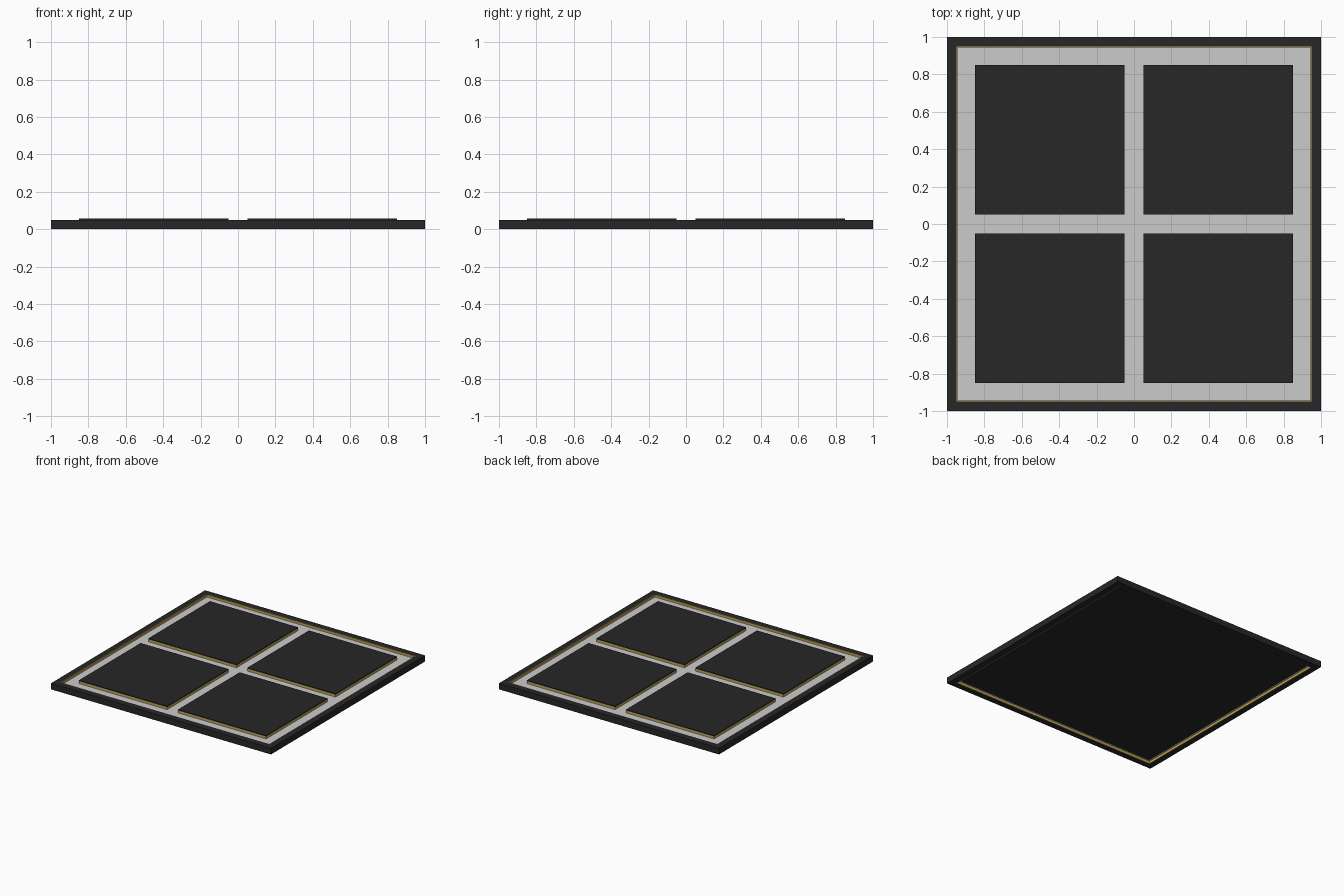
import bpy, bmesh

if "Cube" in bpy.data.objects:
    bpy.data.objects.remove(bpy.data.objects["Cube"])

def mat(name, c):
    m = bpy.data.materials.new(name)
    m.diffuse_color = (*c, 1)
    m.use_nodes = True
    m.node_tree.nodes["Principled BSDF"].inputs["Base Color"].default_value = m.diffuse_color
    return m

DARK = mat("dark", (0.02, 0.02, 0.02))
GOLD = mat("gold", (0.55, 0.38, 0.09))

def box(name, x0, x1, y0, y1, z0, z1, m=None):
    bm = bmesh.new()
    bmesh.ops.create_cube(bm, size=1)
    for v in bm.verts:
        v.co = ((x0, x1)[v.co.x > 0], (y0, y1)[v.co.y > 0], (z0, z1)[v.co.z > 0])
    me = bpy.data.meshes.new(name)
    bm.to_mesh(me)
    bm.free()
    o = bpy.data.objects.new(name, me)
    bpy.context.collection.objects.link(o)
    if m:
        me.materials.append(m)
    return o

def ring(name, r_out, r_in, z0, z1, m=None):
    # square ring: a profile swept round four mitred corners
    bm = bmesh.new()
    loops = [[bm.verts.new((sx * r, sy * r, z)) for r, z in
              ((r_out, z0), (r_out, z1), (r_in, z1), (r_in, z0))]
             for sx, sy in ((-1, -1), (1, -1), (1, 1), (-1, 1))]
    for i in range(4):
        a, b = loops[i], loops[(i + 1) % 4]
        for j in range(4):
            k = (j + 1) % 4
            bm.faces.new((a[j], b[j], b[k], a[k]))
    bmesh.ops.recalc_face_normals(bm, faces=bm.faces)
    me = bpy.data.meshes.new(name)
    bm.to_mesh(me)
    bm.free()
    o = bpy.data.objects.new(name, me)
    bpy.context.collection.objects.link(o)
    if m:
        me.materials.append(m)

# outer frame with gold lining
ring("frame", 1, 0.95, 0, 0.05, DARK)
ring("frame_trim", 0.95, 0.945, 0, 0.05, GOLD)
# recessed panel and backing
box("panel", -0.945, 0.945, -0.945, 0.945, 0.02, 0.03)
box("backing", -0.92, 0.92, -0.92, 0.92, 0.01, 0.02, DARK)
# four raised tiles on gold edges
for cx in (-0.45, 0.45):
    for cy in (-0.45, 0.45):
        box("tile_trim", cx - .4, cx + .4, cy - .4, cy + .4, 0.03, 0.05, GOLD)
        box("tile", cx - .4, cx + .4, cy - .4, cy + .4, 0.05, 0.058, DARK)
